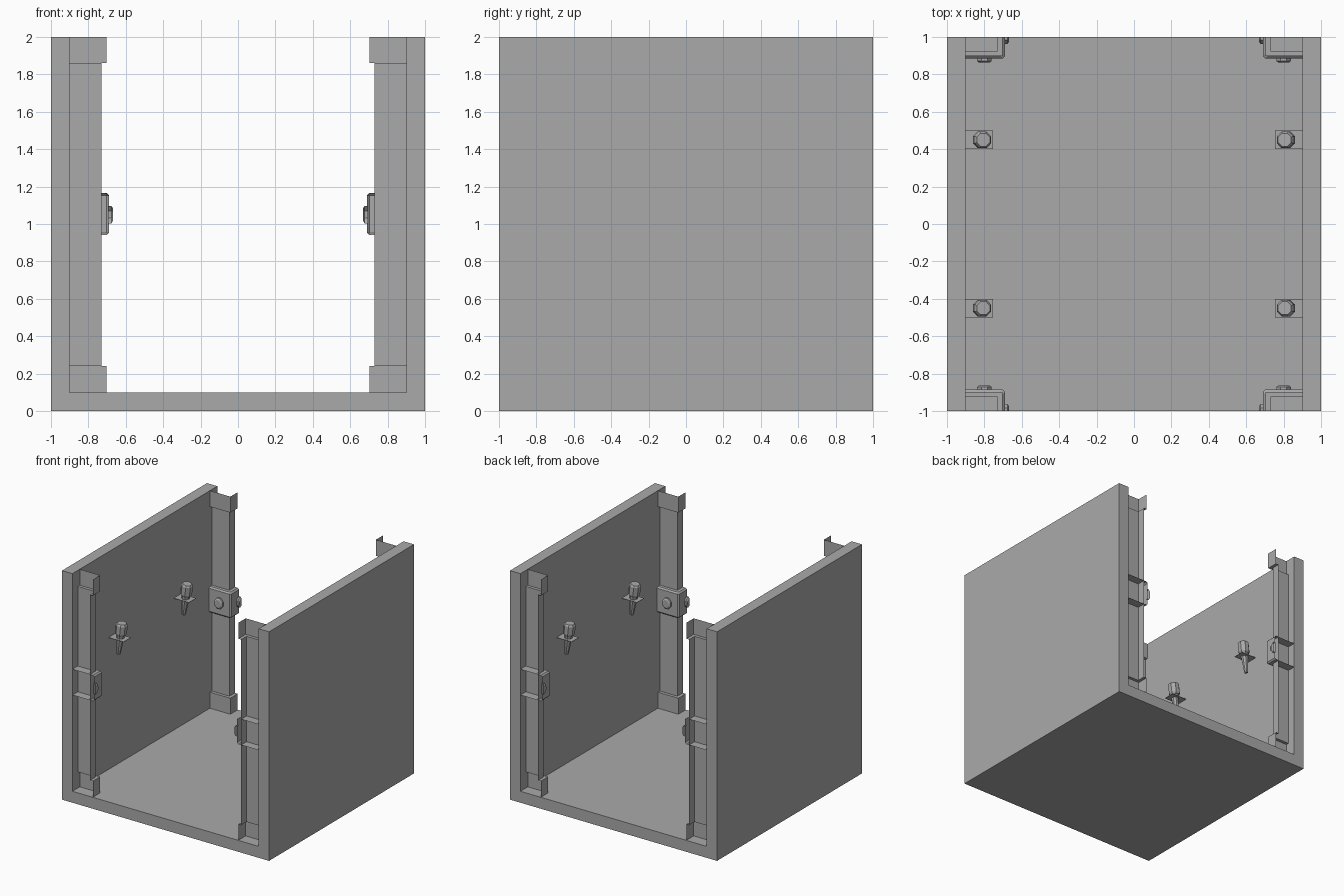
import bpy, bmesh, math
from mathutils import Matrix, Vector

cube = bpy.data.objects.get("Cube")
if cube:
    bpy.data.objects.remove(cube, do_unlink=True)

grey = bpy.data.materials.new("plain grey")
grey.use_nodes = True
COLOUR = (0.4, 0.4, 0.4, 1)
grey.diffuse_color = COLOUR
grey.node_tree.nodes["Principled BSDF"].inputs["Base Color"].default_value = COLOUR


def add_object(name, bm):
    mesh = bpy.data.meshes.new(name)
    bm.to_mesh(mesh)
    mesh.materials.append(grey)
    obj = bpy.data.objects.new(name, mesh)
    bpy.context.collection.objects.link(obj)


def four_copies(name, bm):
    """Mirror a part built at the back left into all four quarters."""
    for sx, side in ((1, "left"), (-1, "right")):
        for sy, end in ((1, "back"), (-1, "front")):
            copy = bm.copy()
            bmesh.ops.scale(copy, vec=(sx, sy, 1), verts=copy.verts)
            if sx * sy < 0:
                bmesh.ops.reverse_faces(copy, faces=copy.faces)
            add_object(f"{name}_{end}_{side}", copy)
            copy.free()
    bm.free()


def wrap(name, profile, chamfer=0.0):
    """Sweep (offset, height) points around the exposed corner of a column."""
    bm = bmesh.new()
    rows = []
    for d, z in profile:
        x, y = 0.73 - d, 0.925 - d
        path = [(0.9, y), (x + chamfer, y)]
        if chamfer:
            path.append((x, min(y + chamfer, 1)))
        path.append((x, 1))
        rows.append([bm.verts.new((px, py, z)) for px, py in path])
    for low, high in zip(rows, rows[1:]):
        for i in range(len(low) - 1):
            bm.faces.new((low[i], high[i], high[i + 1], low[i + 1]))
    bmesh.ops.remove_doubles(bm, verts=bm.verts, dist=0.0001)
    four_copies(name, bm)


def add_cone(bm, r1, r2, low, high, matrix):
    bmesh.ops.create_cone(bm, cap_ends=True, segments=8, radius1=r1, radius2=r2,
                          depth=high - low,
                          matrix=matrix @ Matrix.Translation((0, 0, (low + high) / 2))
                          @ Matrix.Rotation(math.pi / 8, 4, "Z"))


# Floor and side walls, one U-shaped section
bm = bmesh.new()
section = [(-1, 0), (1, 0), (1, 2), (0.9, 2), (0.9, 0.1), (-0.9, 0.1), (-0.9, 2), (-1, 2)]
face = bm.faces.new([bm.verts.new((x, -1, z)) for x, z in section])
out = bmesh.ops.extrude_face_region(bm, geom=[face])
moved = [v for v in out["geom"] if isinstance(v, bmesh.types.BMVert)]
bmesh.ops.translate(bm, verts=moved, vec=(0, 2, 0))
bmesh.ops.recalc_face_normals(bm, faces=bm.faces)
add_object("floor_and_walls", bm)
bm.free()

# Hollow corner columns with base, cap and middle collar
wrap("column", [(0, 0.24), (0, 1.86)])
wrap("column_base", [(0.027, 0.1), (0.027, 0.24), (0, 0.24)])
wrap("column_cap", [(0, 1.86), (0.027, 1.86), (0.027, 2)])
wrap("column_collar", [(-0.075, 0.94), (0.028, 0.94), (0.04, 0.952),
                       (0.04, 1.153), (0.028, 1.165), (-0.075, 1.165)], chamfer=0.012)

# Eight-sided studs on both exposed faces of each collar
for name, place, direction in (("inner_stud", (0.8, 0.885, 1.05), (0, -1, 0)),
                               ("side_stud", (0.69, 1, 1.05), (-1, 0, 0))):
    bm = bmesh.new()
    turn = Vector(direction).to_track_quat("Z", "Y").to_matrix().to_4x4()
    matrix = Matrix.Translation(place) @ turn
    add_cone(bm, 0.05, 0.05, -0.005, 0.014, matrix)
    add_cone(bm, 0.05, 0.035, 0.014, 0.022, matrix)
    bmesh.ops.scale(bm, vec=(0.85, 0.85, 1) if direction[0] else (0.85, 1, 1),
                    space=Matrix.Translation(-Vector(place)), verts=bm.verts) \
        if not direction[0] else bmesh.ops.scale(
            bm, vec=(1, 0.8, 1), space=Matrix.Translation(-Vector(place)), verts=bm.verts)
    bmesh.ops.bisect_plane(bm, geom=bm.verts[:] + bm.edges[:] + bm.faces[:],
                           plane_co=(0, 1, 0), plane_no=(0, 1, 0), clear_outer=True)
    four_copies(name, bm)

# Wall torches, leaning away from the wall
bm = bmesh.new()
lean = Matrix.Translation((0.822, 0.45, 1.25)) @ Matrix.Rotation(math.radians(-7), 4, "Y")
add_cone(bm, 0.016, 0.034, -0.145, 0.03, lean)
add_cone(bm, 0.04, 0.048, 0.03, 0.045, lean)
add_cone(bm, 0.048, 0.048, 0.045, 0.12, lean)
add_cone(bm, 0.048, 0.038, 0.12, 0.135, lean)
four_copies("torch", bm)

# Thin plates holding the torches
bm = bmesh.new()
bmesh.ops.create_cube(bm, size=1, matrix=Matrix.Translation((0.8275, 0.45, 1.25))
                      @ Matrix.Diagonal((0.145, 0.1, 0.004, 1)))
four_copies("torch_plate", bm)
